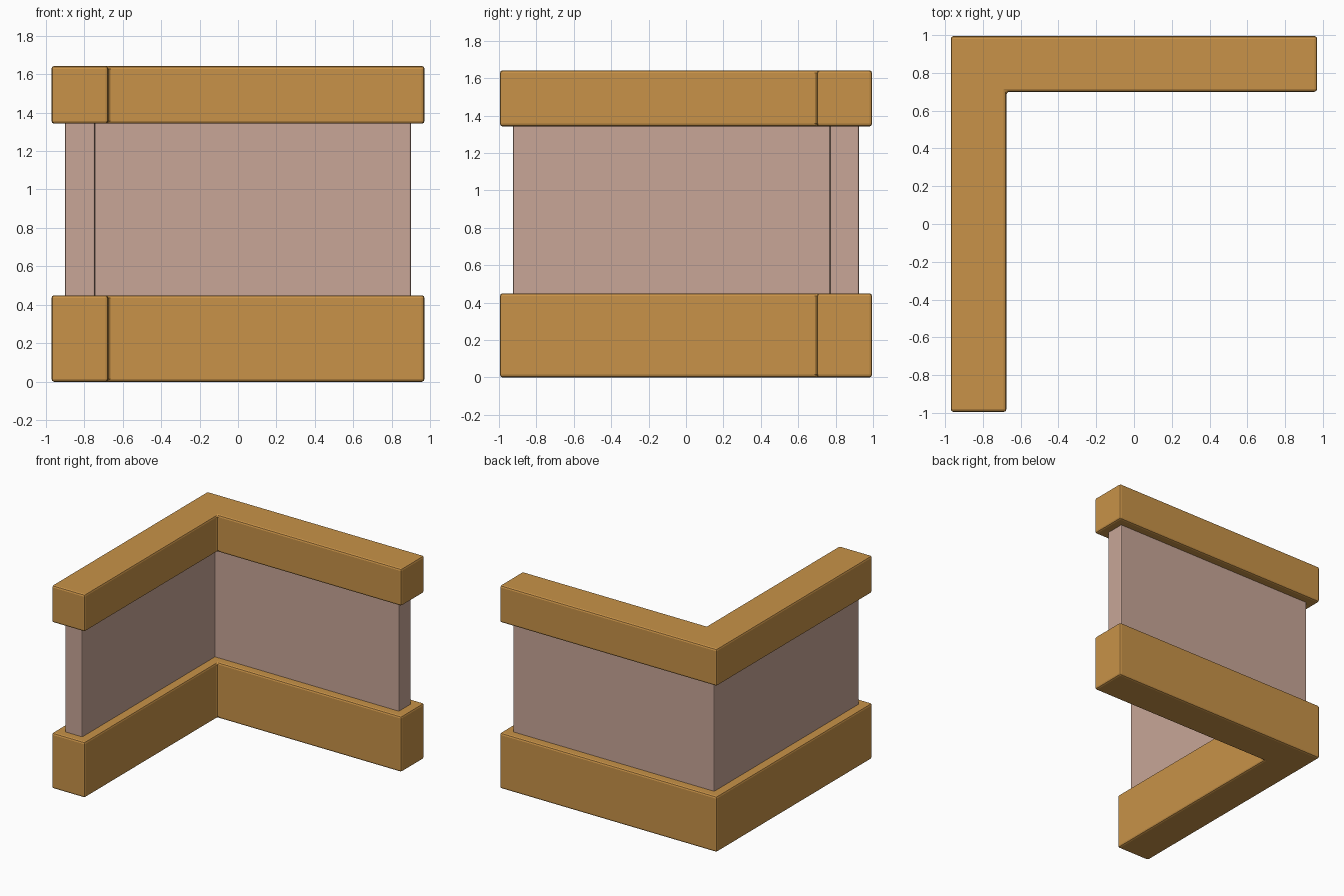
import bpy, bmesh

if "Cube" in bpy.data.objects:
    bpy.data.objects.remove(bpy.data.objects["Cube"])


def material(name, color):
    m = bpy.data.materials.new(name)
    m.diffuse_color = color
    m.use_nodes = True
    m.node_tree.nodes["Principled BSDF"].inputs["Base Color"].default_value = m.diffuse_color
    return m


def corner_block(name, hx, hy, thick, z0, z1, mat, bevel):
    """Extruded L profile: one arm along -x, one arm along +y."""
    pts = [(-hx, -hy), (-hx + thick, -hy), (-hx + thick, hy - thick),
           (hx, hy - thick), (hx, hy), (-hx, hy)]
    bm = bmesh.new()
    face = bm.faces.new([bm.verts.new((x, y, z0)) for x, y in pts])
    res = bmesh.ops.extrude_face_region(bm, geom=[face])
    top = [v for v in res["geom"] if isinstance(v, bmesh.types.BMVert)]
    bmesh.ops.translate(bm, verts=top, vec=(0, 0, z1 - z0))
    bmesh.ops.recalc_face_normals(bm, faces=bm.faces)
    mesh = bpy.data.meshes.new(name)
    bm.to_mesh(mesh)
    bm.free()
    obj = bpy.data.objects.new(name, mesh)
    bpy.context.collection.objects.link(obj)
    mesh.materials.append(mat)
    mod = obj.modifiers.new("soft_edges", "BEVEL")
    mod.width = bevel
    mod.segments = 2
    mod.limit_method = 'ANGLE'
    return obj


wood = material("wood", (0.58, 0.29, 0.065, 1))
plaster = material("plaster", (0.58, 0.38, 0.31, 1))

# Wooden base, plaster wall and wooden top rail
corner_block("base_beam", 0.97, 0.995, 0.295, 0.0, 0.45, wood, 0.015)
corner_block("wall_panel", 0.90, 0.925, 0.155, 0.43, 1.36, plaster, 0.007)
corner_block("top_rail", 0.97, 0.995, 0.295, 1.342, 1.642, wood, 0.015)
